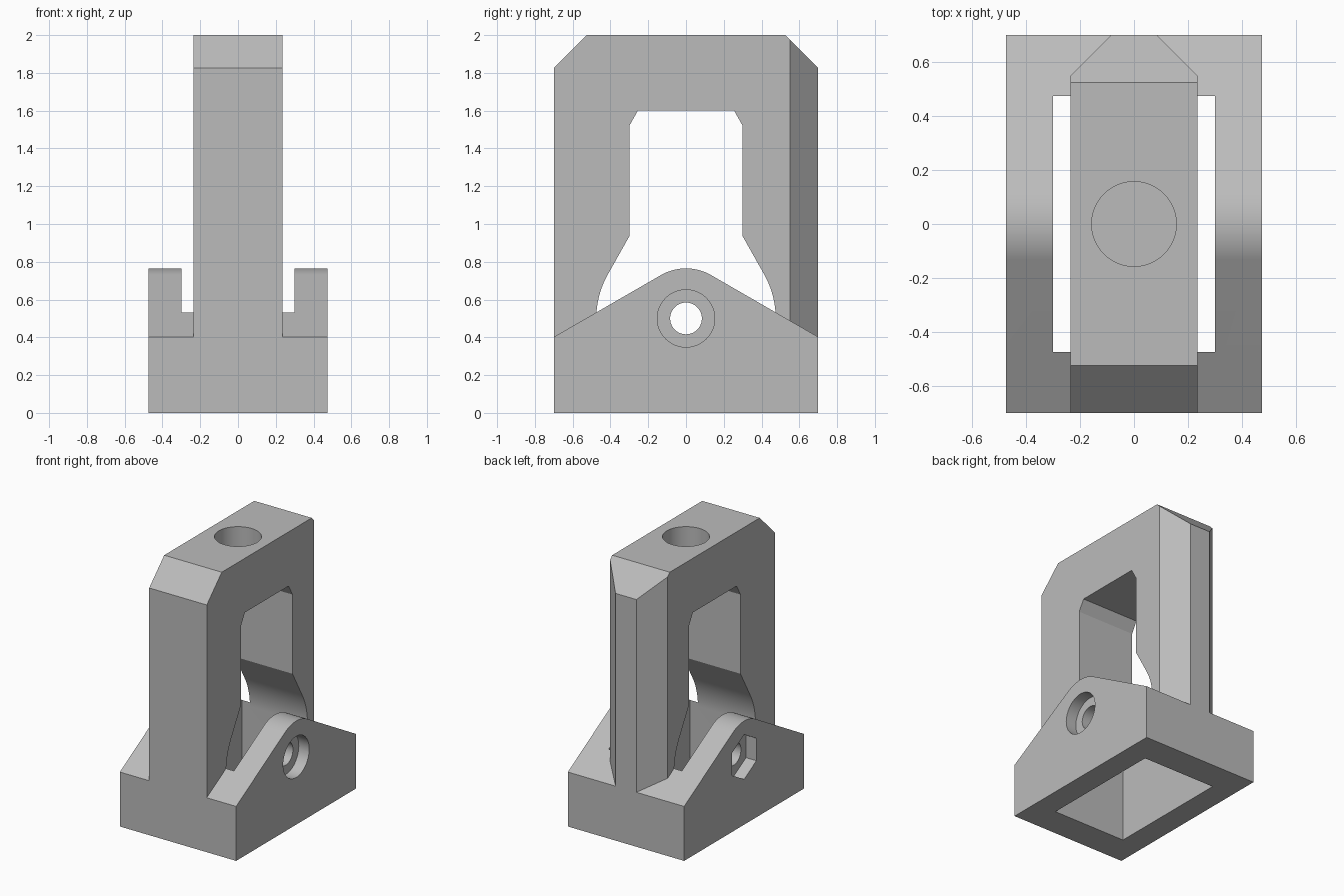
import bpy, bmesh
from math import sin, cos, pi, radians

old = bpy.data.objects.get("Cube")
if old:
    bpy.data.objects.remove(old, do_unlink=True)

grey = bpy.data.materials.new("plain grey")
grey.use_nodes = True
grey.diffuse_color = (0.5, 0.5, 0.5, 1)
grey.node_tree.nodes["Principled BSDF"].inputs["Base Color"].default_value = (0.5, 0.5, 0.5, 1)

HALF_L, HALF_W = 0.7, 0.475      # footprint
SLOT_L, SLOT_W = 0.475, 0.3      # clear pocket through the base
PIVOT = 0.5                      # height of the cross hole


def prism(name, points, axis, lo, hi):
    """Extrude a profile: (y, z) points along x, or (x, y) points along z."""
    bm = bmesh.new()
    place = (lambda p: (lo, *p)) if axis == "x" else (lambda p: (*p, lo))
    face = bm.faces.new([bm.verts.new(place(p)) for p in points])
    out = bmesh.ops.extrude_face_region(bm, geom=[face])
    step = (hi - lo, 0, 0) if axis == "x" else (0, 0, hi - lo)
    verts = [g for g in out["geom"] if isinstance(g, bmesh.types.BMVert)]
    bmesh.ops.translate(bm, verts=verts, vec=step)
    bmesh.ops.recalc_face_normals(bm, faces=bm.faces)
    mesh = bpy.data.meshes.new(name)
    bm.to_mesh(mesh)
    bm.free()
    mesh.materials.append(grey)
    obj = bpy.data.objects.new(name, mesh)
    bpy.context.collection.objects.link(obj)
    return obj


def arc(radius, start, end, steps, cy=0.0, cz=0.0):
    """Points on a circle between two angles in degrees."""
    angles = [radians(start + (end - start) * i / steps) for i in range(steps + 1)]
    return [(cy + radius * cos(a), cz + radius * sin(a)) for a in angles]


def ring(radius, sides, cy=0.0, cz=0.0, turn=0):
    return arc(radius, turn, turn + 360, sides, cy, cz)[:-1]


def rect(x, y):
    return [(-x, -y), (x, -y), (x, y), (-x, y)]


def combine(target, tool, operation="DIFFERENCE"):
    """Apply a boolean and discard the tool."""
    mod = target.modifiers.new("boolean", "BOOLEAN")
    mod.operation, mod.solver, mod.object = operation, "EXACT", tool
    bpy.ops.object.select_all(action="DESELECT")
    bpy.context.view_layer.objects.active = target
    target.select_set(True)
    bpy.ops.object.modifier_apply(modifier=mod.name)
    bpy.data.objects.remove(tool, do_unlink=True)


def mirrored(half):
    """Complete a profile listed from +y to the middle."""
    return half + [(-y, z) for y, z in reversed(half)]


# Base with two peaked ears
slope = [(HALF_L, 0), (HALF_L, 0.402)]
back = [(-y, z) for y, z in reversed(slope)]
base = prism("bracket_body", slope + arc(0.265, 60, 120, 24, 0, PIVOT) + back,
             "x", -HALF_W, HALF_W)
combine(base, prism("pocket_cutter", rect(SLOT_W, SLOT_L), "z", -0.2, 1.2))

# Tall arch: outer outline, then the inner opening that flares around the pivot
outer = mirrored([(HALF_L, 0.2), (HALF_L, 1.825), (0.525, 2)])
inner = mirrored([(SLOT_L, 0.2)] + arc(SLOT_L, 0, 30, 16, 0, PIVOT)
                 + [(0.3, 0.935), (0.3, 1.52), (0.255, 1.6)])
arch = prism("arch", outer + inner[::-1], "x", -0.235, 0.235)

# Vertical chamfers on the back edges of the arch
for side in (-1, 1):
    corner = [(side * 0.035, 0.75), (side * 0.285, 0.5), (side * 0.285, 0.75)]
    combine(arch, prism("chamfer_cutter", corner, "z", 0, 2.2))

# Blind socket in the top of the arch
combine(arch, prism("socket_cutter", ring(0.157, 64), "z", 1.7, 2.2))
combine(base, arch, "UNION")

# Cross hole, round head recess on the left, hexagonal nut recess on the right
combine(base, prism("hole_cutter", ring(0.084, 48, 0, PIVOT), "x", -0.7, 0.7))
combine(base, prism("head_cutter", ring(0.152, 48, 0, PIVOT), "x", 0.39, 0.7))
combine(base, prism("nut_cutter", ring(0.165, 6, 0, PIVOT, 30), "x", -0.7, -0.39))

# Merge coplanar seams and shade the curves
bm = bmesh.new()
bm.from_mesh(base.data)
bmesh.ops.remove_doubles(bm, verts=bm.verts, dist=0.0001)
bmesh.ops.dissolve_limit(bm, angle_limit=radians(0.2), verts=bm.verts, edges=bm.edges)
bm.to_mesh(base.data)
bm.free()
bpy.context.view_layer.objects.active = base
base.select_set(True)
bpy.ops.object.shade_smooth_by_angle(angle=radians(20))
